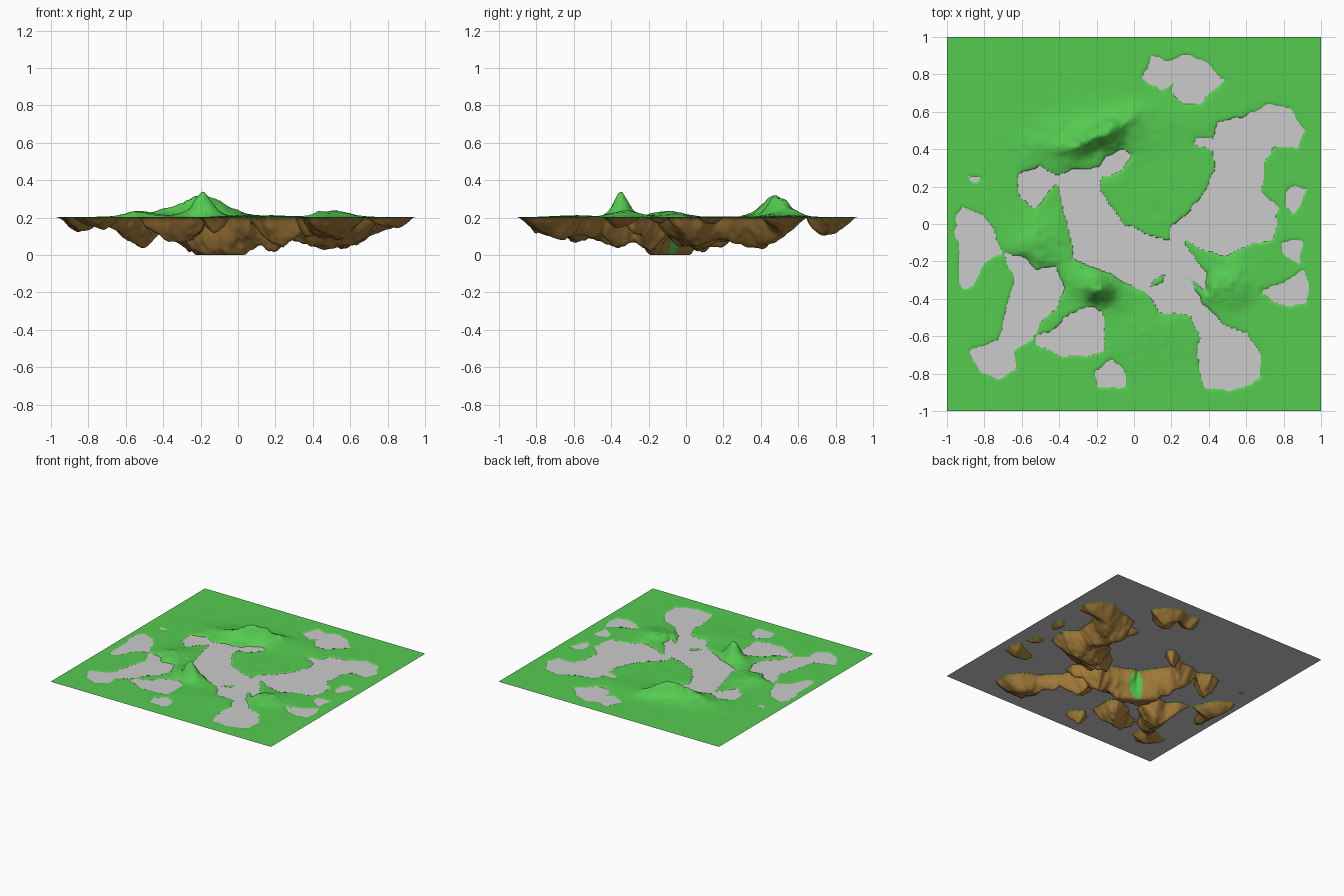
import bpy, bmesh, math
from mathutils import Vector, noise

if "Cube" in bpy.data.objects:
    bpy.data.objects.remove(bpy.data.objects["Cube"])

N = 190            # grid cells per side
WATER = 0.2


def material(name, rgb):
    m = bpy.data.materials.new(name)
    m.diffuse_color = (*rgb, 1)
    m.use_nodes = True
    m.node_tree.nodes["Principled BSDF"].inputs["Base Color"].default_value = m.diffuse_color
    return m


# Shore outlines, seen from above
lakes = []


def lake(*pts):
    lakes.append(pts)


# central basin
lake((-.61, .26), (-.5, .31), (-.45, .27), (-.4, .26), (-.35, .28), (-.18, .3), (-.15, .36),
     (-.06, .4), (-.02, .36), (-.06, .29), (-.18, .25), (-.18, .17), (-.11, .06), (-.05, -.01),
     (.08, -.06), (.19, -.09), (.27, -.06), (.3, -.17), (.39, -.27), (.38, -.36), (.28, -.27),
     (.37, -.45), (.4, -.52), (.31, -.48), (.14, -.47), (.07, -.36), (-.12, -.27), (-.32, -.18),
     (-.35, -.02), (-.37, .08), (-.41, .22), (-.46, .16), (-.53, .08), (-.61, .14))
# east basin
lake((.19, -.11), (.19, -.02), (.31, .07), (.4, .2), (.44, .29), (.42, .39), (.32, .43),
     (.33, .46), (.42, .46), (.46, .54), (.6, .58), (.72, .64), (.83, .62), (.91, .5),
     (.87, .41), (.75, .41), (.69, .33), (.68, .17), (.77, .08), (.75, -.08), (.62, -.11),
     (.48, -.17), (.33, -.12), (.27, -.06))
# south basin
lake((.31, -.42), (.36, -.43), (.5, -.55), (.6, -.58), (.68, -.7), (.67, -.83), (.52, -.89),
     (.38, -.87), (.34, -.72), (.35, -.6), (.31, -.5))
# north, west and south-west lakes
lake((.05, .78), (.1, .9), (.18, .87), (.28, .9), (.37, .88), (.42, .82), (.48, .76),
     (.4, .7), (.36, .64), (.27, .64), (.2, .7), (.22, .77), (.15, .72))
lake((-.95, .05), (-.91, .09), (-.82, .05), (-.74, -.06), (-.71, -.16), (-.8, -.2),
     (-.85, -.32), (-.91, -.35), (-.94, -.28), (-.92, -.15), (-.96, -.05))
lake((-.7, -.16), (-.58, -.18), (-.52, -.24), (-.42, -.23), (-.37, -.34), (-.42, -.45),
     (-.5, -.52), (-.55, -.62), (-.64, -.68), (-.63, -.78), (-.72, -.83), (-.82, -.79),
     (-.88, -.68), (-.8, -.65), (-.72, -.63), (-.68, -.45), (-.63, -.3))
lake((-.23, -.44), (-.16, -.47), (-.16, -.67), (-.25, -.7), (-.4, -.7), (-.52, -.64),
     (-.52, -.6), (-.44, -.58), (-.37, -.5))
# ponds
lake((-.2, -.78), (-.12, -.72), (-.05, -.79), (-.04, -.87), (-.19, -.87))
lake((.82, .17), (.86, .2), (.92, .19), (.86, .05), (.82, .09))
lake((.8, -.1), (.9, -.09), (.89, -.21), (.8, -.16))
lake((.69, -.36), (.8, -.32), (.9, -.25), (.94, -.33), (.92, -.42), (.84, -.44), (.75, -.41))
lake((-.89, .26), (-.82, .24), (-.84, .21))
islet = ((.08, -.34), (.1, -.29), (.17, -.27), (.16, -.32))


def inside_distance(x, y, pts):
    """Signed distance to an outline, positive inside."""
    best, inside = 9, False
    ax, ay = pts[-1]
    for bx, by in pts:
        ex, ey = bx - ax, by - ay
        t = max(0, min(1, ((x - ax) * ex + (y - ay) * ey) / (ex * ex + ey * ey)))
        best = min(best, (x - ax - t * ex) ** 2 + (y - ay - t * ey) ** 2)
        if (ay > y) != (by > y) and x < ax + (y - ay) / ey * ex:
            inside = not inside
        ax, ay = bx, by
    return math.sqrt(best) * (1 if inside else -1)


# Hills: centre x, y, radii, turn, height
hills = [(-.18, -.35, .055, .055, 0, .1), (-.2, -.33, .14, .08, -.3, .035),
         (-.17, .49, .17, .06, .45, .075), (-.3, .46, .26, .11, .2, .03),
         (-.5, -.1, .12, .12, 0, .03), (.5, -.33, .13, .1, .3, .034),
         (.0, .5, .4, .12, .2, .008), (.1, -.6, .2, .14, 0, .008)]


def hill_height(x, y):
    h = 0
    for cx, cy, rx, ry, a, top in hills:
        u = (x - cx) * math.cos(a) + (y - cy) * math.sin(a)
        v = (y - cy) * math.cos(a) - (x - cx) * math.sin(a)
        h += top * math.exp(-(u / rx) ** 2 - (v / ry) ** 2)
    return h


def fractal(x, y, scale, octaves=4):
    return noise.fractal(Vector((x * scale, y * scale, 3.7)), 1.0, 2.0, octaves)


def height(x, y):
    wx = x + .012 * fractal(x, y, 14, 3)
    wy = y + .012 * fractal(x + 5, y, 14, 3)
    d = max(inside_distance(wx, wy, p) for p in lakes)
    d = min(d, -inside_distance(wx, wy, islet))
    fade = max(0, (1 - x * x) * (1 - y * y))
    if d > 0:      # lake bed
        rough = 1 + .35 * fractal(x, y, 6)
        return max(0, WATER - .24 * fade ** .7 * (1 - math.exp(-d / .065)) * rough)
    shore = min(1, -d / .035)
    bumps = hill_height(x, y) * (1 + .4 * fractal(x, y, 10)) + .004 * fade * abs(fractal(x, y, 7))
    return WATER + .003 * min(1, -d / .015) + max(0, bumps) * shore


# Terrain sheet
bm = bmesh.new()
bmesh.ops.create_grid(bm, x_segments=N, y_segments=N, size=1)
for v in bm.verts:
    v.co.z = height(v.co.x, v.co.y)
for f in bm.faces:
    c = f.calc_center_median()
    shelf = ((c.x + .06) / .06) ** 2 + ((c.y + .05) / .04) ** 2 < 1
    f.material_index = 0 if c.z > WATER - .003 or shelf else 1
    f.smooth = True
mesh = bpy.data.meshes.new("terrain")
bm.to_mesh(mesh)
bm.free()
mesh.materials.append(material("grass", (.09, .6, .08)))
mesh.materials.append(material("earth", (.39, .21, .045)))
terrain = bpy.data.objects.new("terrain", mesh)
bpy.context.collection.objects.link(terrain)

# Water sheet
bpy.ops.mesh.primitive_plane_add(size=2, location=(0, 0, WATER))
bpy.context.object.name = "water_surface"
